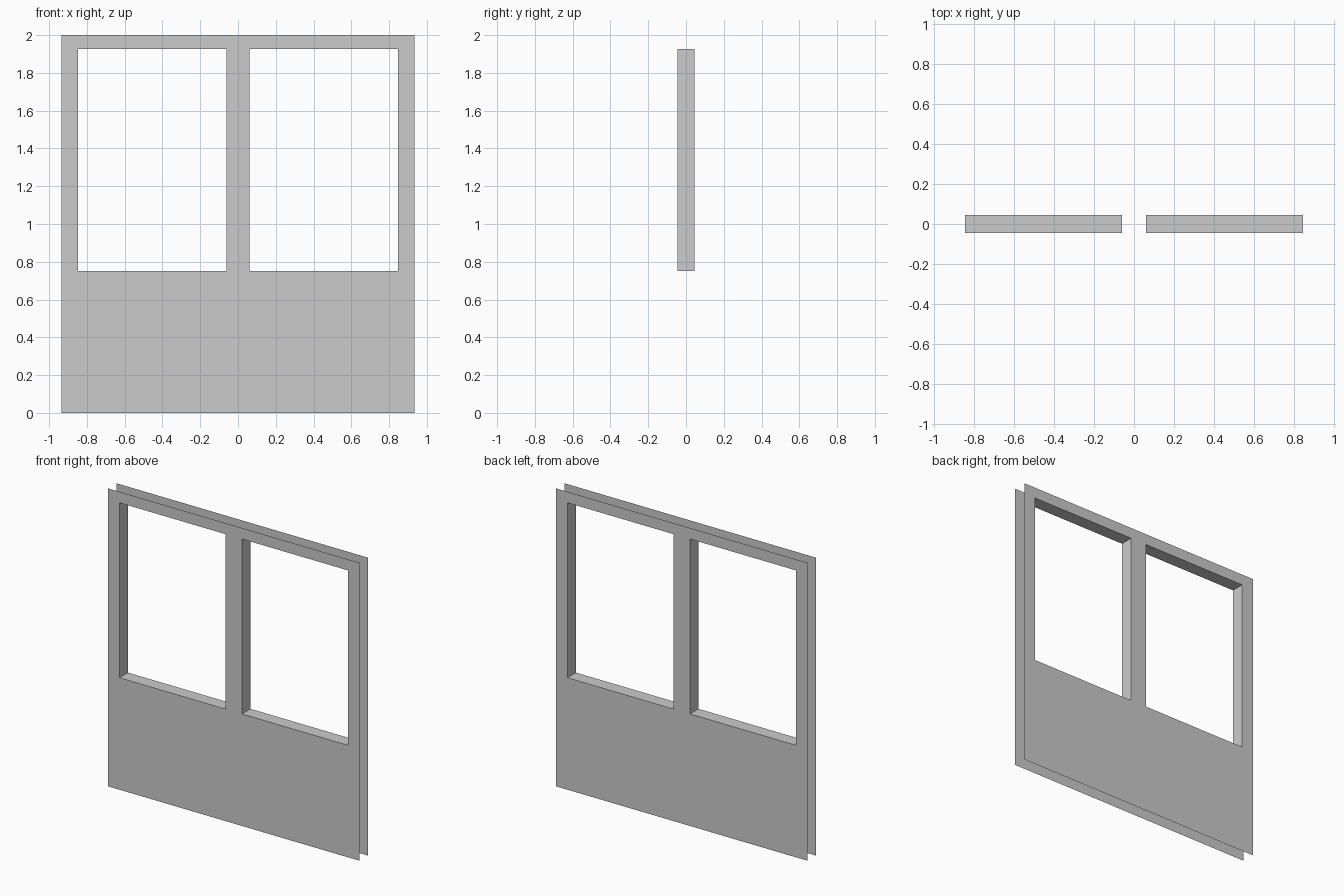
import bpy, bmesh

if "Cube" in bpy.data.objects:
    bpy.data.objects.remove(bpy.data.objects["Cube"])

HALF_W, HEIGHT, HALF_T = 0.935, 2.0, 0.045
WIN_IN, WIN_OUT = 0.061, 0.848
SILL, HEAD = 0.752, 1.926


def mesh_object(name, quads):
    """Make an object from quads, welding shared corners."""
    bm = bmesh.new()
    for quad in quads:
        bm.faces.new([bm.verts.new(p) for p in quad])
    bmesh.ops.remove_doubles(bm, verts=bm.verts, dist=1e-5)
    mesh = bpy.data.meshes.new(name)
    bm.to_mesh(mesh)
    bm.free()
    obj = bpy.data.objects.new(name, mesh)
    bpy.context.collection.objects.link(obj)
    return obj


def wall_skin(name, side):
    """Thin wall sheet with two window openings, facing outward."""
    xs = [-HALF_W, -WIN_OUT, -WIN_IN, WIN_IN, WIN_OUT, HALF_W]
    zs = [0, SILL, HEAD, HEIGHT]
    y = side * HALF_T
    quads = []
    for i in range(5):
        for k in range(3):
            if k == 1 and i in (1, 3):
                continue  # window opening
            quad = [(xs[i], y, zs[k]), (xs[i + 1], y, zs[k]),
                    (xs[i + 1], y, zs[k + 1]), (xs[i], y, zs[k + 1])]
            quads.append(quad if side < 0 else quad[::-1])
    return mesh_object(name, quads)


def window_reveal(name, x0, x1):
    """Lining around one opening, facing into the opening."""
    loop = [(x0, SILL), (x1, SILL), (x1, HEAD), (x0, HEAD)]
    quads = []
    for (ax, az), (bx, bz) in zip(loop, loop[1:] + loop[:1]):
        quads.append([(ax, -HALF_T, az), (bx, -HALF_T, bz),
                      (bx, HALF_T, bz), (ax, HALF_T, az)])
    return mesh_object(name, quads)


# Front and back sheets (outer rim is open)
wall_skin("front_wall_skin", -1)
wall_skin("back_wall_skin", 1)

# Window linings joining the two sheets
window_reveal("left_window_reveal", -WIN_OUT, -WIN_IN)
window_reveal("right_window_reveal", WIN_IN, WIN_OUT)
